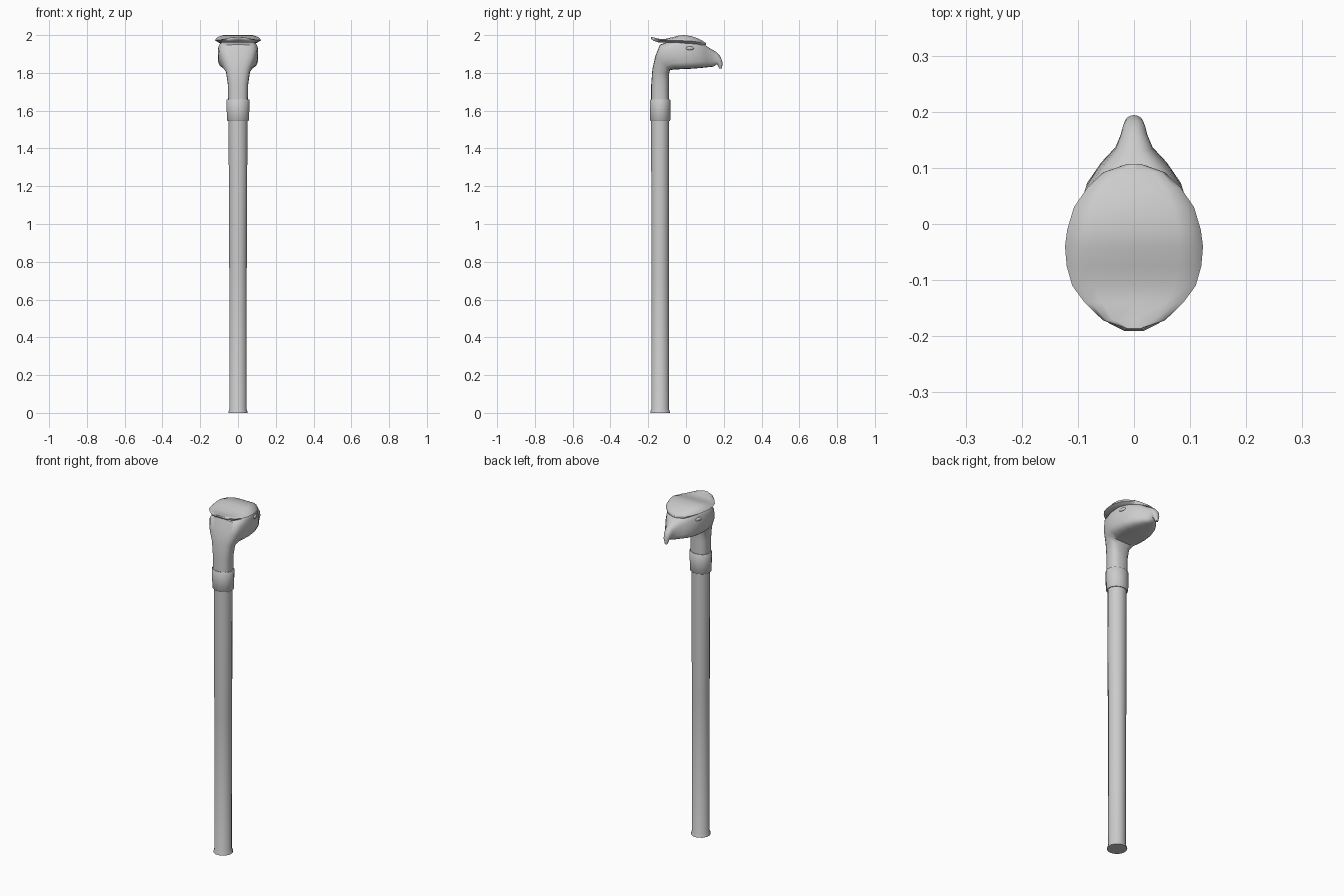
import bpy, math

if "Cube" in bpy.data.objects:
    bpy.data.objects.remove(bpy.data.objects["Cube"])


def loft(name, rings, angle=40):
    """Skin a list of equal-length point rings and cap both ends."""
    n = len(rings[0])
    verts = [p for r in rings for p in r]
    faces = [tuple(reversed(range(n))),
             tuple(range((len(rings) - 1) * n, len(rings) * n))]
    for i in range(len(rings) - 1):
        for j in range(n):
            k = (j + 1) % n
            faces.append((i*n + j, i*n + k, (i+1)*n + k, (i+1)*n + j))
    me = bpy.data.meshes.new(name)
    me.from_pydata(verts, [], faces)
    ob = bpy.data.objects.new(name, me)
    bpy.context.collection.objects.link(ob)
    bpy.ops.object.select_all(action='DESELECT')
    ob.select_set(True)
    bpy.context.view_layer.objects.active = ob
    bpy.ops.object.mode_set(mode='EDIT')
    bpy.ops.mesh.select_all(action='SELECT')
    bpy.ops.mesh.normals_make_consistent(inside=False)
    bpy.ops.object.mode_set(mode='OBJECT')
    bpy.ops.object.shade_smooth_by_angle(angle=math.radians(angle))
    return ob


def column(name, profile, yc=-0.137, n=12):
    """Upright elliptical column from (rx, ry, z) stations."""
    loft(name, [[(rx*math.cos(2*math.pi*(j+.5)/n), yc + ry*math.sin(2*math.pi*(j+.5)/n), z)
                 for j in range(n)] for rx, ry, z in profile])


def sq(v, p):
    return math.copysign(abs(v) ** p, v)


# Shaft with a flared foot, and the collar
column("shaft", [(.053, .054, 0), (.052, .053, .008), (.047, .048, .02),
                 (.048, .048, .8), (.052, .049, 1.56)])
column("collar", [(.056, .052, 1.545), (.060, .056, 1.55), (.064, .056, 1.655), (.061, .052, 1.66)])

# Neck, head and hooked beak: (top y, top z, bottom y, bottom z, half width, squareness)
sections = [
    (-.185, 1.64, -.090, 1.64, .052, .8),
    (-.184, 1.74, -.090, 1.74, .054, .8),
    (-.178, 1.82, -.090, 1.795, .064, .75),
    (-.162, 1.89, -.085, 1.815, .088, .65),
    (-.138, 1.95, -.060, 1.818, .103, .55),
    (-.080, 1.970, -.020, 1.820, .107, .5),
    (-.010, 1.980, .030, 1.822, .102, .5),
    (.050, 1.970, .080, 1.826, .086, .55),
    (.095, 1.952, .115, 1.830, .060, .6),
    (.130, 1.928, .140, 1.832, .034, .75),
    (.162, 1.910, .155, 1.838, .024, .85),
    (.184, 1.885, .162, 1.845, .020, .9),
    (.194, 1.855, .168, 1.840, .016, 1),
    (.190, 1.822, .176, 1.822, .008, 1)]
rings = []
for ty, tz, by, bz, w, p in sections:
    ring = []
    for j in range(20):
        a = 2 * math.pi * j / 20
        c, s = sq(math.cos(a), p), sq(math.sin(a), p)
        t = (1 + s) / 2
        ring.append((w * c, by + (ty - by) * t, bz + (tz - bz) * t))
    rings.append(ring)
loft("eagle_head", rings, 45)

# Brow plate on the crown: (y, half width, top z, rim z, underside z)
plate = [
    (-.186, .015, 1.990, 1.986, 1.982), (-.172, .055, 1.988, 1.980, 1.970),
    (-.140, .088, 1.980, 1.975, 1.960), (-.110, .110, 1.980, 1.973, 1.960),
    (-.075, .120, 1.988, 1.972, 1.960), (-.040, .123, 1.997, 1.972, 1.960),
    (-.010, .119, 2.000, 1.970, 1.957), (.030, .107, 1.994, 1.968, 1.955),
    (.065, .083, 1.982, 1.963, 1.950), (.092, .055, 1.967, 1.957, 1.945),
    (.107, .012, 1.957, 1.954, 1.948)]
loft("brow_plate", [[(-w, y, r), (-.88*w, y, .7*t + .3*r), (-.65*w, y, t), (0, y, t),
                     (.65*w, y, t), (.88*w, y, .7*t + .3*r), (w, y, r),
                     (.8*w, y, b), (0, y, b), (-.8*w, y, b)]
                    for y, w, t, r, b in plate], 50)

# Eyes, set into the sides of the head
for side in (-1, 1):
    bpy.ops.mesh.primitive_uv_sphere_add(segments=12, ring_count=8, radius=1,
                                         location=(side * .096, .02, 1.93))
    eye = bpy.context.object
    eye.name = "eye_left" if side < 0 else "eye_right"
    eye.scale = (.008, .022, .010)
    eye.rotation_euler = (0, 0, side * .2)
    bpy.ops.object.shade_smooth()
